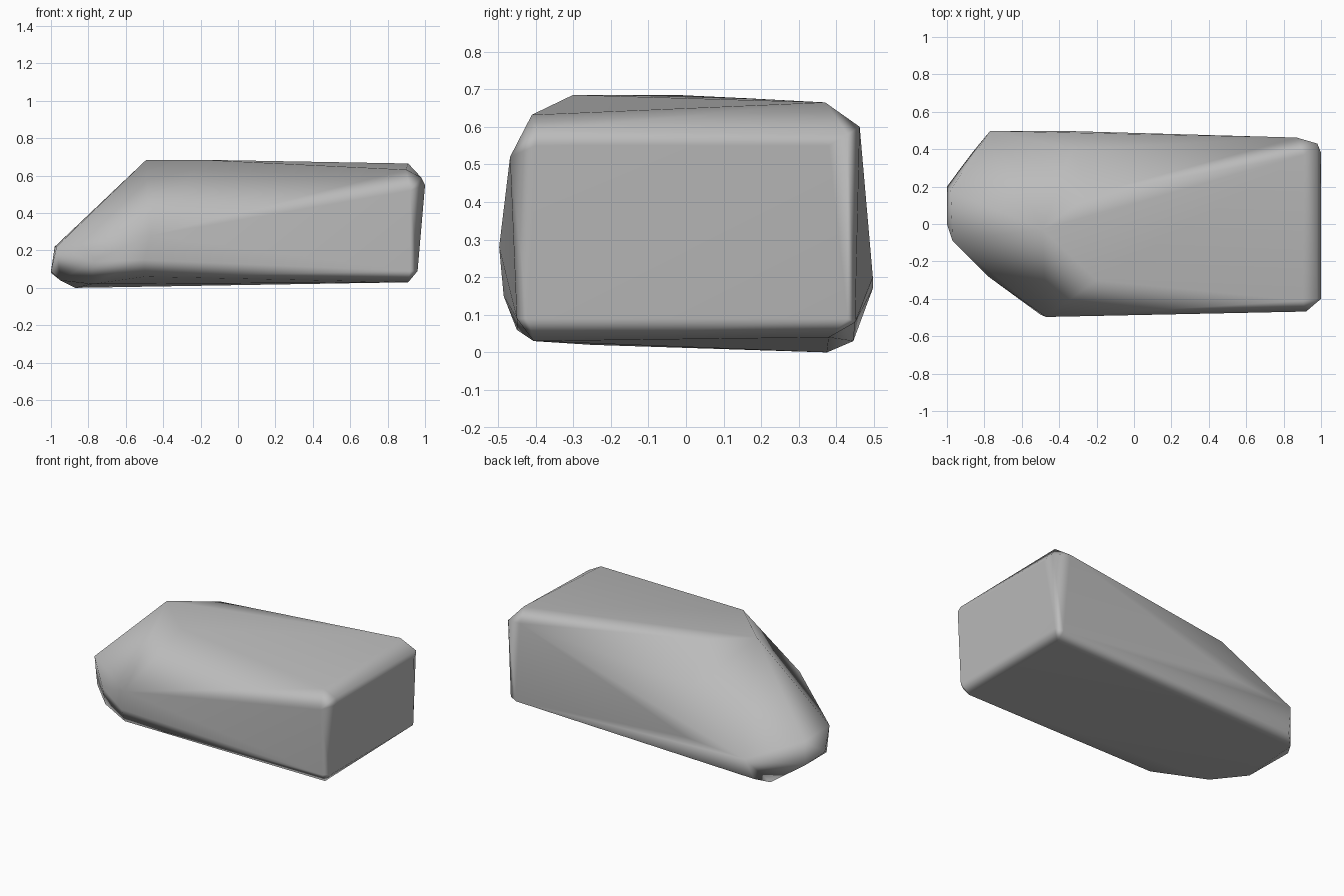
import bpy
import bmesh
from mathutils import Vector

default_cube = bpy.data.objects.get("Cube")
if default_cube:
    bpy.data.objects.remove(default_cube, do_unlink=True)


def make_material(name, colour):
    material = bpy.data.materials.new(name)
    material.use_nodes = True
    material.diffuse_color = colour
    material.node_tree.nodes["Principled BSDF"].inputs["Base Color"].default_value = colour
    return material


def make_hull(name, corner_groups, material):
    """Wrap a convex boulder around groups of chipped corners."""
    bm = bmesh.new()
    for group in corner_groups:
        for corner in group:
            bm.verts.new(Vector(corner))
    hull = bmesh.ops.convex_hull(bm, input=bm.verts[:])
    unused = {v for v in hull["geom_interior"] if isinstance(v, bmesh.types.BMVert)}
    bmesh.ops.delete(bm, geom=list(unused), context='VERTS')
    bmesh.ops.recalc_face_normals(bm, faces=bm.faces[:])
    mesh = bpy.data.meshes.new(name)
    bm.to_mesh(mesh)
    bm.free()
    mesh.materials.append(material)
    mesh.shade_smooth()
    boulder = bpy.data.objects.new(name, mesh)
    bpy.context.collection.objects.link(boulder)
    return boulder


# Top plateau, from the pointed ridge to the blunt end
plateau = [(-.49, -.03, .685), (-.2, -.3, .685), (-.23, .16, .676),
           (.91, .37, .665), (.9, -.41, .632)]

# Long front wall with its chipped lower edge
front_wall = [(-.47, -.497, .28), (-.5, -.485, .15), (-.5, -.45, .06),
              (.92, -.468, .52), (.92, -.45, .09), (.91, -.405, .03)]

# Long back wall, its upper corner falling away toward the tapered end
back_wall = [(-.77, .497, .17), (-.35, .497, .2), (-.33, .4, .49), (.87, .462, .6),
             (.91, .45, .08), (.9, .38, .04), (-.8, .445, .03), (-.87, .375, 0)]

# Blunt end, a nearly flat panel
blunt_end = [(1, -.4, .55), (.98, -.4, .59), (1, .38, .55), (.98, .43, .58),
             (.96, -.42, .09), (.96, .43, .09)]

# Tapered end, low and narrow
tapered_end = [(-1, .2, .08), (-1, 0, .09), (-.98, .18, .22), (-.97, -.09, .22),
               (-.95, -.09, .04), (-.78, -.28, .14), (-.78, -.25, .02)]

stone = make_material("stone grey", (.5, .5, .5, 1))
boulder = make_hull("boulder",
                    [plateau, front_wall, back_wall, blunt_end, tapered_end], stone)

# Soft worn shading that keeps the broad faces calm
calm = boulder.modifiers.new("calm faces", 'WEIGHTED_NORMAL')
calm.weight = 60
